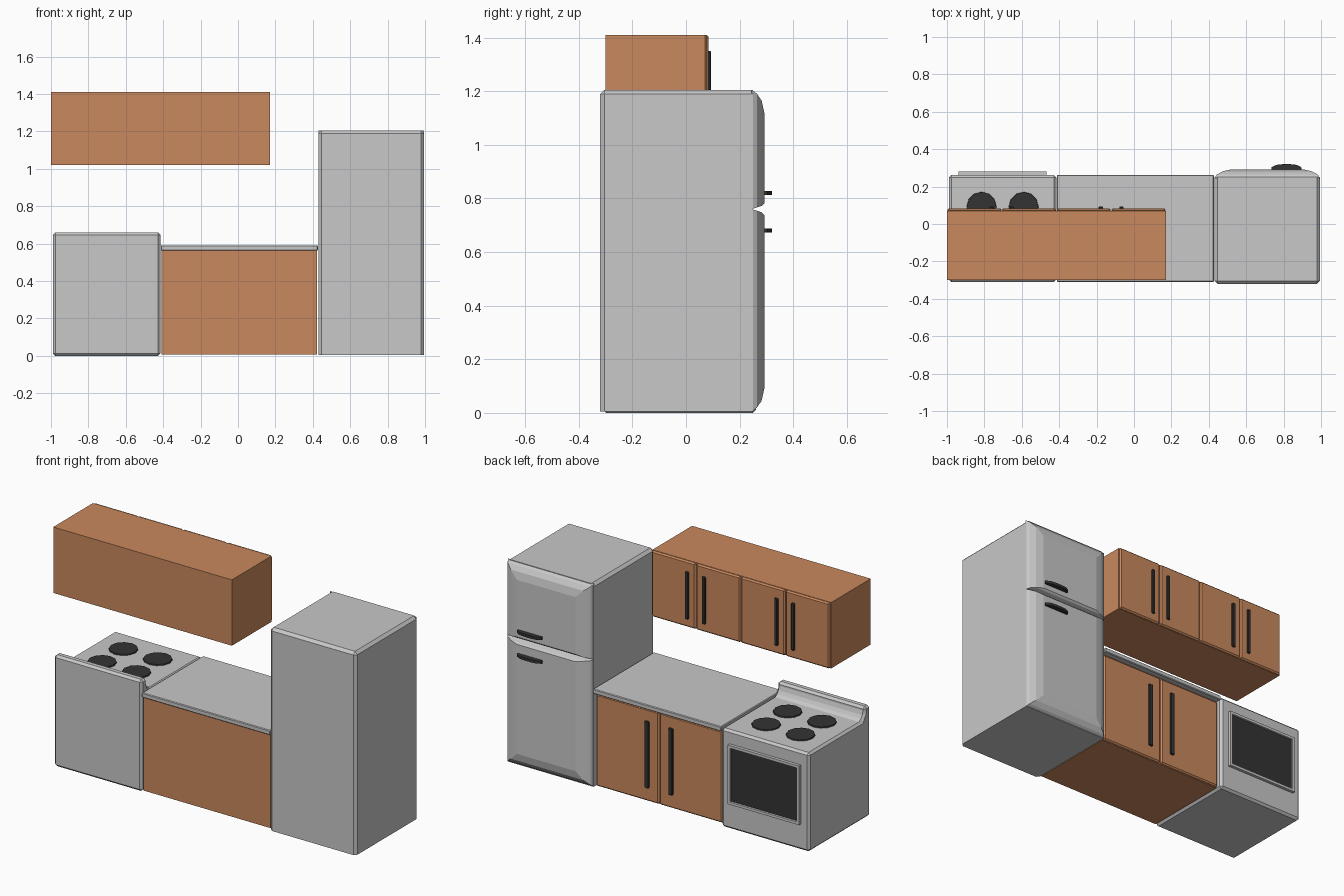
import bpy, bmesh, math
from mathutils import Matrix

old = bpy.data.objects.get("Cube")
if old:
    bpy.data.objects.remove(old, do_unlink=True)


def material(name, rgb):
    m = bpy.data.materials.new(name)
    m.use_nodes = True
    m.diffuse_color = (*rgb, 1)
    m.node_tree.nodes["Principled BSDF"].inputs["Base Color"].default_value = (*rgb, 1)
    return m


steel = material("light grey enamel", (0.58, 0.58, 0.58))
wood = material("orange wood", (0.59, 0.25, 0.11))
dark = material("dark trim", (0.033, 0.033, 0.033))


def finish(name, bm, *mats, bevel=0):
    bmesh.ops.recalc_face_normals(bm, faces=bm.faces)
    mesh = bpy.data.meshes.new(name)
    bm.to_mesh(mesh)
    bm.free()
    obj = bpy.data.objects.new(name, mesh)
    bpy.context.collection.objects.link(obj)
    for m in mats:
        mesh.materials.append(m)
    if bevel:
        mod = obj.modifiers.new("bevel", 'BEVEL')
        mod.width = bevel
        mod.segments = 1
        mod.limit_method = 'ANGLE'
    return obj


def box_mesh(x, y, z):
    bm = bmesh.new()
    size = [b - a for a, b in (x, y, z)]
    mid = [(a + b) / 2 for a, b in (x, y, z)]
    bmesh.ops.create_cube(bm, size=1, matrix=Matrix.Translation(mid) @ Matrix.Diagonal((*size, 1)))
    return bm


def box(name, x, y, z, mat, bevel=0):
    return finish(name, box_mesh(x, y, z), mat, bevel=bevel)


def prism(name, points, shift, mat, bevel=0):
    """Extrude a flat outline of 3D points along a shift vector."""
    bm = bmesh.new()
    face = bm.faces.new([bm.verts.new(p) for p in points])
    new = bmesh.ops.extrude_face_region(bm, geom=[face])["geom"]
    verts = [g for g in new if isinstance(g, bmesh.types.BMVert)]
    bmesh.ops.translate(bm, verts=verts, vec=shift)
    return finish(name, bm, mat, bevel=bevel)


# Fridge body: only upright and top edges are chamfered
fx0, fx1 = 0.43, 0.995
bm = box_mesh((fx0, fx1), (-0.32, 0.25), (0.005, 1.205))
edges = [e for e in bm.edges
         if max(v.co.z for v in e.verts) > 1 and min(v.co.y for v in e.verts) < 0]
bmesh.ops.bevel(bm, geom=edges, offset=0.016, segments=1, affect='EDGES')
finish("fridge_body", bm, steel)


def fridge_door(name, z0, z1, seam_low):
    """Loft stepped rectangles into a pillow-shaped door."""
    # side inset, outer end inset, seam inset, depth
    steps = [(0, 0, 0, 0.245), (0.012, 0.014, 0.006, 0.264),
             (0.045, 0.04, 0.012, 0.282), (0.09, 0.085, 0.022, 0.292)]
    bm = bmesh.new()
    rings = []
    for side, outer, seam, y in steps:
        lo = z0 + (seam if seam_low else outer)
        hi = z1 - (outer if seam_low else seam)
        a, b = fx0 + side, fx1 - side
        rings.append([bm.verts.new((px, y, pz))
                      for px, pz in ((a, lo), (b, lo), (b, hi), (a, hi))])
    for r, s in zip(rings, rings[1:]):
        for i in range(4):
            j = (i + 1) % 4
            bm.faces.new((r[i], r[j], s[j], s[i]))
    bm.faces.new(rings[0])
    bm.faces.new(rings[-1])
    finish(name, bm, steel)


fridge_door("fridge_upper_door", 0.76, 1.205, True)
fridge_door("fridge_lower_door", 0.005, 0.76, False)
for name, z in (("fridge_upper_handle", 0.82), ("fridge_lower_handle", 0.68)):
    outline = [(-0.08, 0.288), (-0.08, 0.303), (-0.055, 0.316), (-0.02, 0.32),
               (0.02, 0.32), (0.055, 0.316), (0.08, 0.303), (0.08, 0.288)]
    prism(name, [(0.815 + x, y, z - 0.008) for x, y in outline], (0, 0, 0.016), dark)

# Stove body with raised back ledge
sx0, sx1 = -0.99, -0.415
profile = [(-0.31, 0), (0.262, 0), (0.262, 0.585), (-0.235, 0.585),
           (-0.26, 0.625), (-0.26, 0.66), (-0.31, 0.66)]
prism("stove_body", [(sx0, y, z) for y, z in profile], (sx1 - sx0, 0, 0), steel, bevel=0.013)

# Oven door frame with recessed glass
bm = box_mesh((-0.937, -0.468), (0.255, 0.28), (0.155, 0.505))
front = max(bm.faces, key=lambda f: f.calc_center_median().y)
bmesh.ops.inset_region(bm, faces=[front], thickness=0.022)
bmesh.ops.inset_region(bm, faces=[front], thickness=0.003, depth=-0.008)
front.material_index = 1
finish("oven_door", bm, steel, dark)

# Burners
for row, y in (("front", 0.092), ("rear", -0.108)):
    for side, x in (("left", -0.59), ("right", -0.815)):
        bm = bmesh.new()
        bmesh.ops.create_cone(bm, cap_ends=True, segments=12, radius1=0.08, radius2=0.078,
                              depth=0.008, matrix=Matrix.Translation((x, y, 0.588)))
        finish(f"burner_{row}_{side}", bm, dark)

# Base cabinet and worktop
box("base_cabinet", (-0.41, 0.422), (-0.3, 0.228), (0.008, 0.562), wood)
box("worktop", (-0.413, 0.427), (-0.31, 0.262), (0.562, 0.59), steel, bevel=0.004)


def doors(prefix, x0, x1, count, y, z, grip_offset, grip_z, grip_half):
    """A row of chamfered doors, handles meeting in pairs."""
    w = (x1 - x0) / count
    for i in range(count):
        a = x0 + i * w
        box(f"{prefix}_door_{i + 1}", (a + 0.002, a + w - 0.002), (y - 0.005, y + 0.014), z,
            wood, bevel=0.008)
        gx = a + w - grip_offset if i % 2 == 0 else a + grip_offset
        box(f"{prefix}_handle_{i + 1}", (gx - grip_half, gx + grip_half),
            (y + 0.01, y + 0.024), grip_z, dark, bevel=0.004)


doors("base", -0.41, 0.422, 2, 0.228, (0.01, 0.555), 0.078, (0.09, 0.485), 0.014)

# Wall cabinet
box("wall_cabinet", (-1.0, 0.17), (-0.3, 0.07), (1.02, 1.41), wood)
doors("wall", -1.0, 0.17, 4, 0.07, (1.02, 1.41), 0.055, (1.07, 1.35), 0.011)
